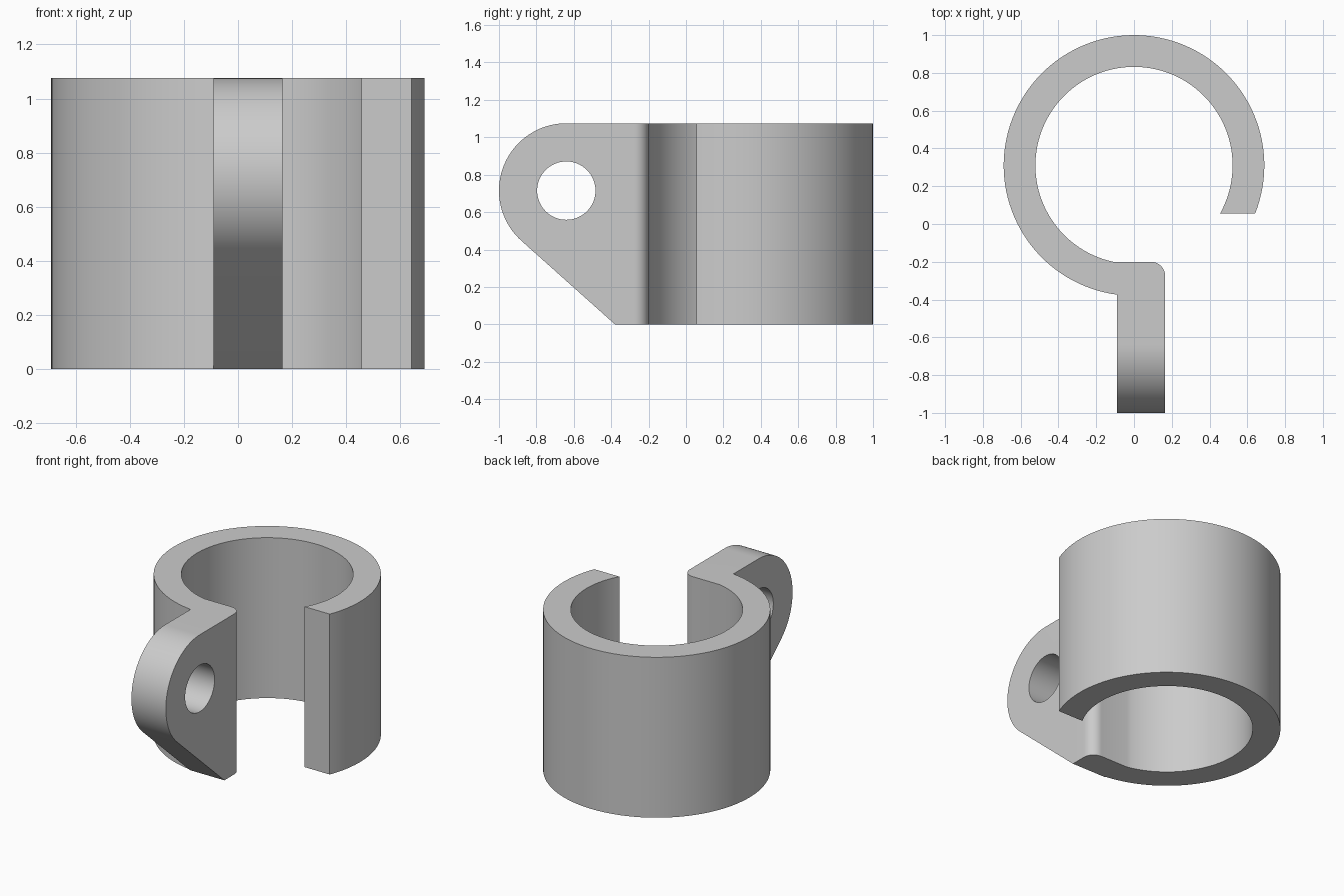
import bpy
import bmesh
from math import asin, acos, atan2, cos, sin, pi, hypot, radians
from mathutils import Vector

cube = bpy.data.objects.get("Cube")
if cube:
    bpy.data.objects.remove(cube, do_unlink=True)

HEIGHT = 1.075
RING_Y, OUTER, INNER = 0.31, 0.69, 0.522
GAP_Y = 0.055                      # flat end of the open ring
LUG_LEFT, LUG_RIGHT, LUG_BACK = -0.09, 0.165, -0.2
FILLET = 0.075
EYE_Y, EYE_R, HOLE_R = -0.64, 0.36, 0.156
EYE_Z = HEIGHT - EYE_R
HEEL_Y = -0.38                     # where the sloped underside meets the base

grey = bpy.data.materials.new("plain grey")
grey.use_nodes = True
grey.diffuse_color = (0.6, 0.6, 0.6, 1)
grey.node_tree.nodes["Principled BSDF"].inputs["Base Color"].default_value = (0.6, 0.6, 0.6, 1)


def arc(cx, cy, r, start, end, steps):
    return [(cx + r * cos(start + (end - start) * i / steps),
             cy + r * sin(start + (end - start) * i / steps)) for i in range(steps + 1)]


def prism(name, points, offset):
    """Extrude a closed outline of 3D points into a solid."""
    bm = bmesh.new()
    face = bm.faces.new([bm.verts.new(p) for p in points])
    ext = bmesh.ops.extrude_face_region(bm, geom=[face])
    moved = [g for g in ext["geom"] if isinstance(g, bmesh.types.BMVert)]
    bmesh.ops.translate(bm, verts=moved, vec=Vector(offset))
    bmesh.ops.recalc_face_normals(bm, faces=bm.faces)
    mesh = bpy.data.meshes.new(name)
    bm.to_mesh(mesh)
    bm.free()
    mesh.materials.append(grey)
    obj = bpy.data.objects.new(name, mesh)
    bpy.context.collection.objects.link(obj)
    return obj


def trim(target, cutter, operation):
    """Apply a boolean and discard the cutter."""
    cutter.hide_render = True
    mod = target.modifiers.new(cutter.name, "BOOLEAN")
    mod.object, mod.operation, mod.solver = cutter, operation, "EXACT"
    bpy.context.view_layer.objects.active = target
    bpy.ops.object.modifier_apply(modifier=mod.name)
    bpy.data.objects.remove(cutter, do_unlink=True)


# Plan outline: open ring running into a straight lug with one rounded corner
drop = GAP_Y - RING_Y
outer = arc(0, RING_Y, OUTER, asin(drop / OUTER), 1.5 * pi + asin(LUG_LEFT / OUTER), 96)
inner = arc(0, RING_Y, INNER, 1.5 * pi - acos((RING_Y - LUG_BACK) / INNER), asin(drop / INNER), 96)
corner = arc(LUG_RIGHT - FILLET, LUG_BACK - FILLET, FILLET, 0, pi / 2, 12)
plan = outer + [(LUG_LEFT, -1.1), (LUG_RIGHT, -1.1)] + corner + inner
clamp = prism("hook_clamp", [(x, y, 0) for x, y in plan], (0, 0, HEIGHT))

# Side silhouette: rounded eye with a tangent slope down to the base
dy, dz = HEEL_Y - EYE_Y, -EYE_Z
tangent = atan2(dz, dy) - acos(EYE_R / hypot(dy, dz)) + 2 * pi
nose = arc(EYE_Y, EYE_Z, EYE_R, pi / 2, tangent, 48)
ty, tz = nose[-1]
slope = (HEEL_Y - ty) / tz
side = [(EYE_Y, 1.3)] + nose + [(HEEL_Y + 0.1 * slope, -0.1), (1.2, -0.1), (1.2, 1.3)]
trim(clamp, prism("side_trim", [(-1, y, z) for y, z in side], (2, 0, 0)), "INTERSECT")

# Pin hole through the lug
hole = arc(EYE_Y, EYE_Z, HOLE_R, 0, 2 * pi, 64)[:-1]
trim(clamp, prism("pin_hole", [(-0.5, y, z) for y, z in hole], (1, 0, 0)), "DIFFERENCE")

bpy.ops.object.select_all(action="DESELECT")
clamp.select_set(True)
bpy.context.view_layer.objects.active = clamp
bpy.ops.object.shade_smooth_by_angle(angle=radians(25))
